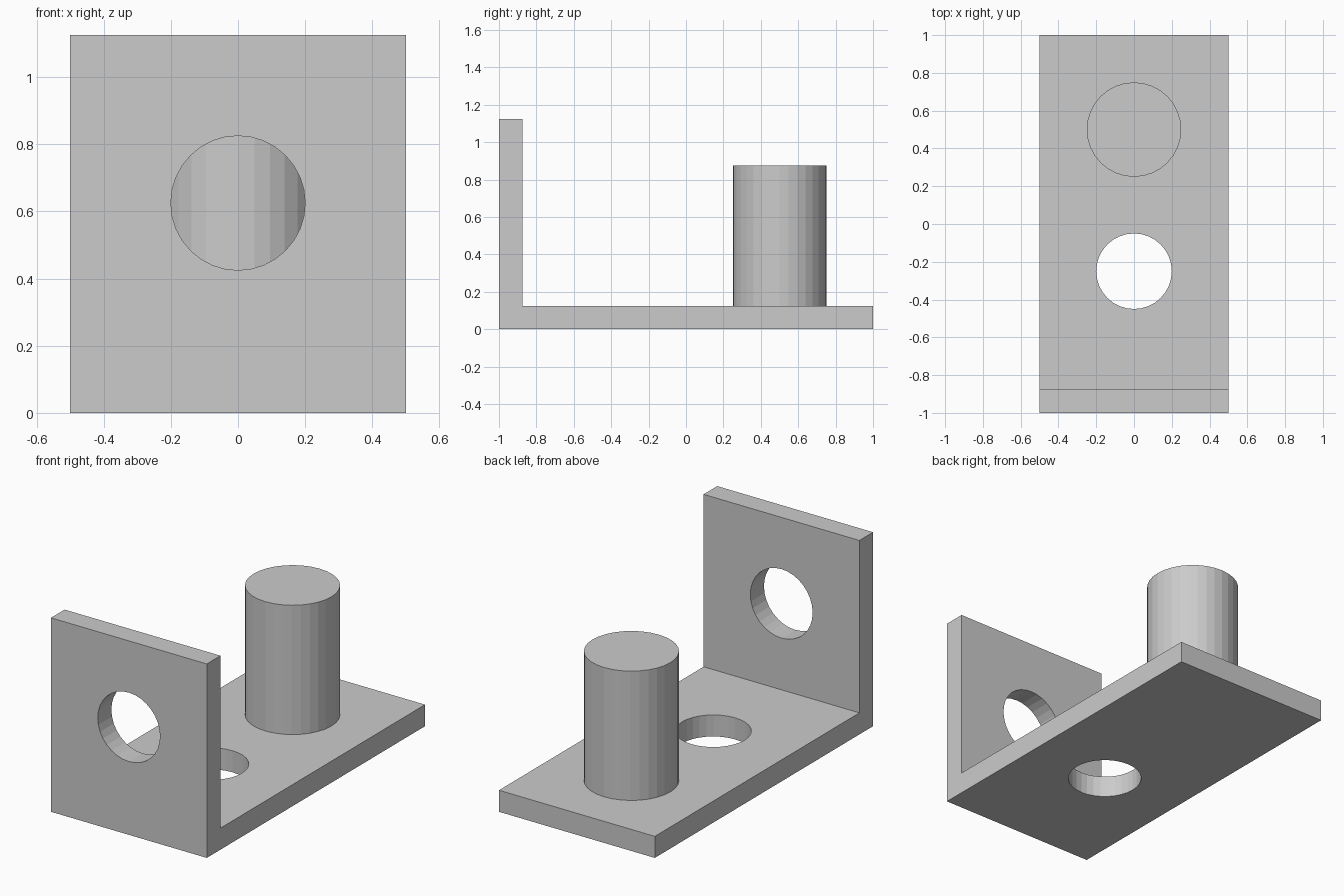
import bpy, bmesh, math

if "Cube" in bpy.data.objects:
    bpy.data.objects.remove(bpy.data.objects["Cube"])

SIDES = 32
T = 0.125  # plate thickness

grey = bpy.data.materials.new("light_grey")
grey.diffuse_color = (0.6, 0.6, 0.6, 1)
grey.use_nodes = True
grey.node_tree.nodes["Principled BSDF"].inputs["Base Color"].default_value = grey.diffuse_color


def cylinder(name, radius, depth, location, rotation=(0, 0, 0)):
    bpy.ops.mesh.primitive_cylinder_add(vertices=SIDES, radius=radius, depth=depth,
                                        location=location, rotation=rotation)
    obj = bpy.context.object
    obj.name = name
    return obj


# L-shaped bracket: side profile (y, z) extruded across x
profile = [(-1, 0), (1, 0), (1, T), (-1 + T, T), (-1 + T, 1 + T), (-1, 1 + T)]
bm = bmesh.new()
face = bm.faces.new([bm.verts.new((-0.5, y, z)) for y, z in profile])
side = bmesh.ops.extrude_face_region(bm, geom=[face])["geom"]
bmesh.ops.translate(bm, vec=(1, 0, 0),
                    verts=[v for v in side if isinstance(v, bmesh.types.BMVert)])
bmesh.ops.recalc_face_normals(bm, faces=bm.faces)
mesh = bpy.data.meshes.new("bracket")
bm.to_mesh(mesh)
bm.free()
bracket = bpy.data.objects.new("bracket", mesh)
bpy.context.collection.objects.link(bracket)
mesh.materials.append(grey)

# Round holes through the base and the upright plate
holes = [
    cylinder("base_hole_cutter", 0.2, 0.4, (0, -0.25, T / 2)),
    cylinder("upright_hole_cutter", 0.2, 0.4, (0, -1 + T / 2, 0.625), (math.pi / 2, 0, 0)),
]
for cutter in holes:
    cutter.hide_render = True
    cutter.data.materials.append(grey)
    bpy.context.view_layer.objects.active = bracket
    mod = bracket.modifiers.new(cutter.name, "BOOLEAN")
    mod.operation = "DIFFERENCE"
    mod.solver = "EXACT"
    mod.object = cutter
    bpy.ops.object.modifier_apply(modifier=mod.name)
    bpy.data.objects.remove(cutter)

# Peg standing on the base
peg = cylinder("peg", 0.25, 0.75, (0, 0.5, T + 0.375))
peg.data.materials.append(grey)
